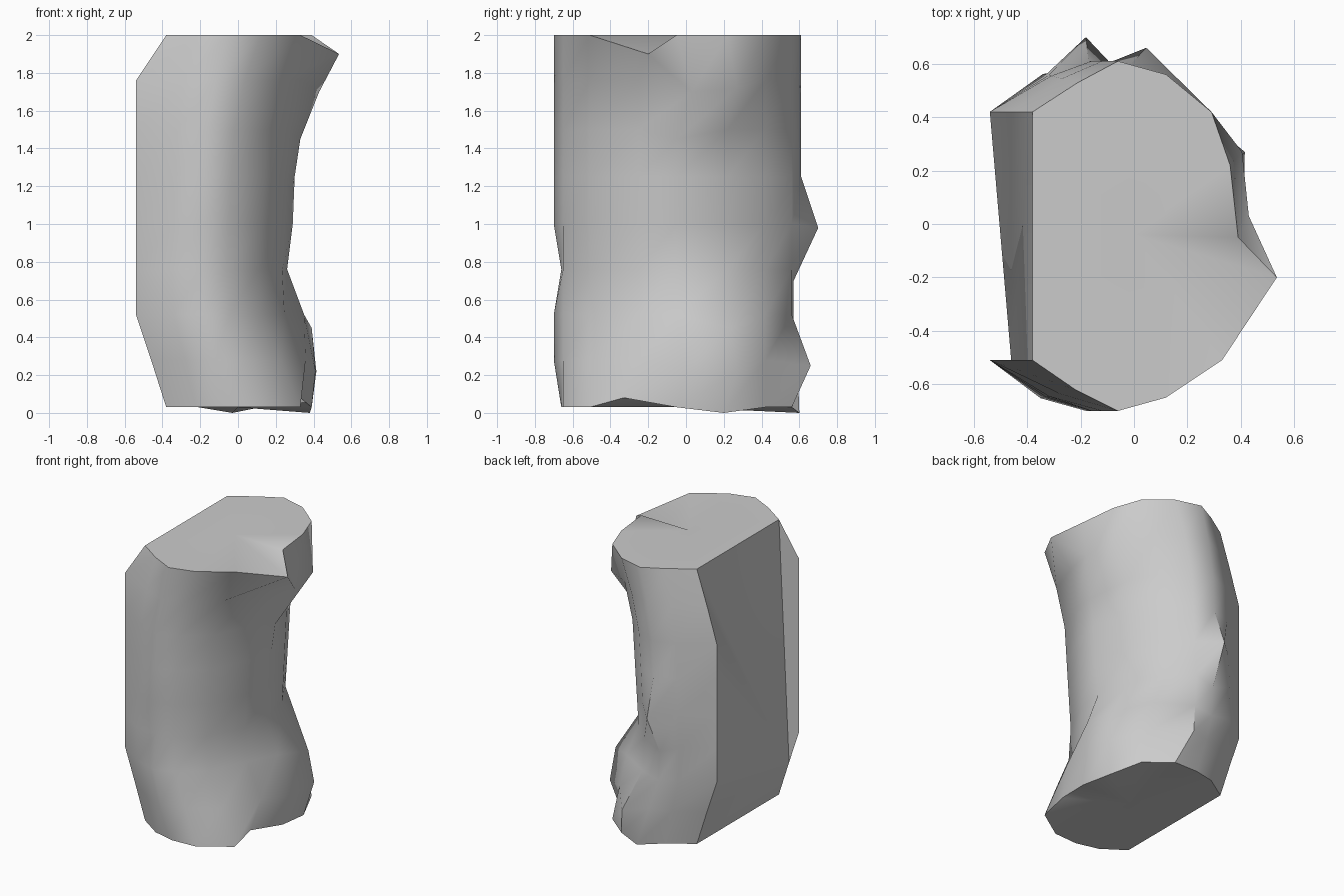
import bpy, bmesh

if "Cube" in bpy.data.objects:
    bpy.data.objects.remove(bpy.data.objects["Cube"])

# Horizontal outline of the pillar, from front left round the right side to back left
OUTLINE = [(-.38, -.51), (-.22, -.62), (-.06, -.70), (.12, -.65), (.33, -.51),
           (.39, -.25), (.39, -.05), (.36, .22), (.29, .42), (.12, .56),
           (-.06, .61), (-.21, .53), (-.38, .42)]
# Ring heights and how far each ring leans to the left
HEIGHTS = [.03, .28, .52, .76, 1.0, 1.25, 1.5, 1.76, 2.0]
LEAN = [0, -.06, -.12, -.13, -.12, -.11, -.10, -.06, 0]
LEFT_EDGE = [-.38, -.46, -.54, -.54, -.54, -.54, -.54, -.54, -.38]
# Extra lean of the corners, which narrows the waist
CORNERS = {3: .4, 4: .7, 5: .2, 7: .25, 8: .6, 9: .4}

# Chips and bumps: (ring, outline point) -> offset
BUMPS = {
    (8, 5): (.145, .05, -.10), (0, 5): (-.06, -.08, .05),
    (0, 7): (.02, -.02, -.03), (0, 10): (.03, -.01, -.03),
    (0, 2): (0, .04, 0), (3, 2): (0, .04, 0),
    (1, 6): (.08, .05, -.06), (1, 7): (.13, .05, -.06), (2, 7): (.18, .02, -.07),
    (2, 6): (.08, 0, 0), (1, 5): (.04, 0, 0), (2, 8): (.08, 0, 0), (1, 8): (.04, 0, 0),
    (7, 6): (.10, .08, -.06), (7, 7): (.12, .05, -.04), (7, 5): (.01, 0, 0),
    (6, 6): (.04, 0, -.05), (5, 6): (.02, 0, 0), (4, 6): (.02, 0, 0),
    (4, 10): (0, .09, -.02), (1, 10): (0, -.02, 0), (1, 9): (.01, .10, -.03),
    (2, 10): (0, -.04, -.03), (3, 10): (0, -.04, -.06),
}

bm = bmesh.new()
rings = []
for r, (z, lean, left) in enumerate(zip(HEIGHTS, LEAN, LEFT_EDGE)):
    ring = []
    for c, (x, y) in enumerate(OUTLINE):
        dx, dy, dz = BUMPS.get((r, c), (0, 0, 0))
        px = x + lean * (1 + CORNERS.get(c, 0))
        if c in (0, 12):
            px = left
        if c == 12 and r == 7:
            px = -.46
        if c == 1:
            dy += lean * .25
        if c == 11:
            dy -= lean * .25
        ring.append(bm.verts.new((px + dx, y + dy, z + dz)))
    rings.append(ring)

# Rounded walls
n = len(OUTLINE)
for a, b in zip(rings, rings[1:]):
    for i in range(n - 1):
        bm.faces.new((a[i], a[i + 1], b[i + 1], b[i]))

# Flat left side, fanned from the low front corner
hub = rings[1][0]
border = [r[0] for r in rings[2:]] + [r[12] for r in reversed(rings)] + [rings[0][0]]
flat = [bm.faces.new((hub, p, q)) for p, q in zip(border, border[1:])]

# Top and bottom
for ring, z in ((rings[0], .03), (rings[-1], 2.0)):
    centre = bm.verts.new((0, -.04, z))
    for i in range(n):
        bm.faces.new((ring[i], ring[(i + 1) % n], centre))
bmesh.ops.recalc_face_normals(bm, faces=bm.faces[:])

mesh = bpy.data.meshes.new("rock_pillar")
bm.to_mesh(mesh)
bm.free()
pillar = bpy.data.objects.new("rock_pillar", mesh)
bpy.context.collection.objects.link(pillar)
bpy.context.view_layer.objects.active = pillar
pillar.select_set(True)
bpy.ops.object.shade_smooth_by_angle(angle=0.8)
